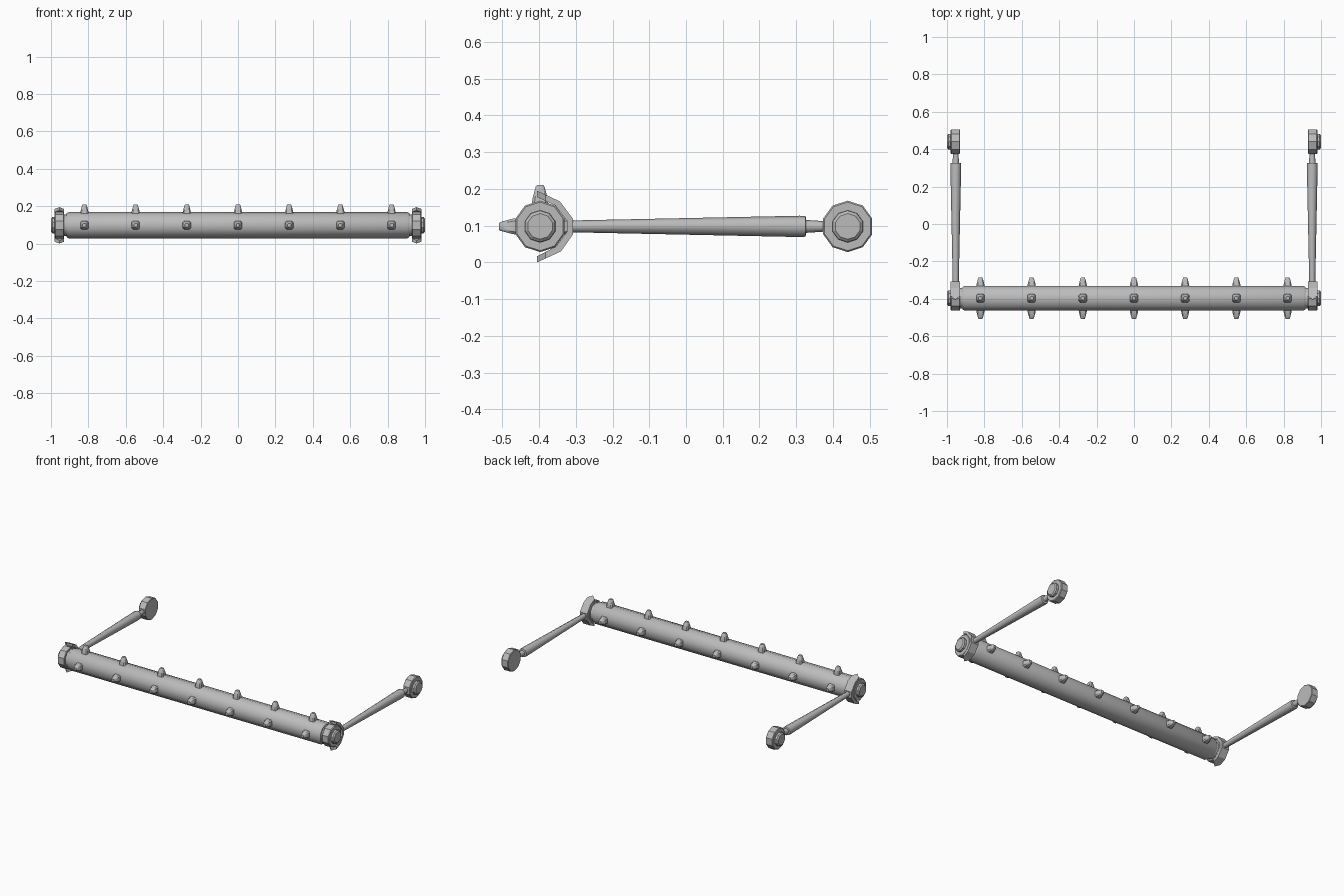
import bpy, bmesh, math
from mathutils import Matrix, Vector

if "Cube" in bpy.data.objects:
    bpy.data.objects.remove(bpy.data.objects["Cube"])

Z0 = 0.098          # axle height
Y_ROLL, Y_HUB = -0.397, 0.44
X_ARM = 0.955

metal = bpy.data.materials.new("grey_metal")
metal.diffuse_color = (0.5, 0.5, 0.5, 1)
metal.use_nodes = True
metal.node_tree.nodes["Principled BSDF"].inputs["Base Color"].default_value = metal.diffuse_color


def finish(name, bm, smooth=None):
    bmesh.ops.recalc_face_normals(bm, faces=bm.faces)
    me = bpy.data.meshes.new(name)
    bm.to_mesh(me)
    bm.free()
    me.materials.append(metal)
    ob = bpy.data.objects.new(name, me)
    bpy.context.collection.objects.link(ob)
    if smooth:
        bpy.ops.object.select_all(action='DESELECT')
        ob.select_set(True)
        bpy.context.view_layer.objects.active = ob
        bpy.ops.object.shade_smooth_by_angle(angle=math.radians(smooth))
    return ob


def lathe(name, axis, centre, profile, segs, start=90, smooth=None):
    """Stack rings of (position along axis, radius) and cap both ends."""
    bm = bmesh.new()
    rings = []
    for p, r in profile:
        ring = []
        for i in range(segs):
            a = math.radians(start + 360 * i / segs)
            u, v = r * math.cos(a), r * math.sin(a)
            co = (p, u, v) if axis == 'X' else (u, p, v)
            ring.append(bm.verts.new(Vector(co) + Vector(centre)))
        rings.append(ring)
    for a, b in zip(rings, rings[1:]):
        for i in range(segs):
            j = (i + 1) % segs
            bm.faces.new((a[i], a[j], b[j], b[i]))
    bm.faces.new(rings[0])
    bm.faces.new(rings[-1])
    return finish(name, bm, smooth)


# Long roller with stepped ends
half = [(0.935, 0.058), (0.918, 0.058), (0.916, 0.064), (0.905, 0.070)]
lathe("roller", 'X', (0, Y_ROLL, Z0),
      [(-x, r) for x, r in half] + half[::-1], 10, smooth=40)

# Spikes on the front, top and back of the roller
for row, angle in (("back", -90), ("top", 0), ("front", 90)):
    bm = bmesh.new()
    for i in range(-3, 4):
        turn = Matrix.Rotation(math.radians(angle), 4, 'X')
        place = Matrix.Translation((i * 0.2737, Y_ROLL, Z0)) @ turn
        rings = []
        for h, w, c in ((0.055, 0.023, 0.007), (0.075, 0.021, 0.007),
                        (0.108, 0.012, 0.004), (0.112, 0.009, 0.003)):
            k = w - c
            pts = [(w, -k), (w, k), (k, w), (-k, w),
                   (-w, k), (-w, -k), (-k, -w), (k, -w)]
            rings.append([bm.verts.new(place @ Vector((x, y, h))) for x, y in pts])
        for a, b in zip(rings, rings[1:]):
            for n in range(8):
                m = (n + 1) % 8
                bm.faces.new((a[n], a[m], b[m], b[n]))
        bm.faces.new(rings[0])
        bm.faces.new(rings[-1])
    finish(row + "_spikes", bm, 40)

# Clasp section: outer and inner points from top tip round the back to bottom tip
outer = [(-.397, .191), (-.343, .166), (-.307, .118), (-.307, .077), (-.340, .030), (-.397, .004)]
inner = [(-.397, .174), (-.356, .155), (-.324, .113), (-.324, .083), (-.354, .043), (-.397, .021)]


def clasp(name, s):
    bm = bmesh.new()
    slices = []
    for x, tip in ((-0.026, 0.014), (0, -0.008), (0.026, 0.014)):
        loops = []
        for pts in (outer, inner):
            loop = []
            for i, (y, z) in enumerate(pts):
                if i in (0, 5):
                    n = pts[1 if i == 0 else 4]
                    t = tip / (n[0] - y)
                    y, z = y + tip, z + (n[1] - z) * t
                loop.append(bm.verts.new((s * X_ARM + x, y, max(z, 0))))
            loops.append(loop)
        slices.append(loops[0] + loops[1][::-1])
    for a, b in zip(slices, slices[1:]):
        for i in range(12):
            j = (i + 1) % 12
            bm.faces.new((a[i], a[j], b[j], b[i]))
    for sl in (slices[0], slices[-1]):
        for i in range(5):
            bm.faces.new((sl[i], sl[i + 1], sl[10 - i], sl[11 - i]))
    finish(name, bm)


for side, s in (("left", -1), ("right", 1)):
    # End wheels with a raised cap on the outer side
    for part, y in (("roller_wheel", Y_ROLL), ("rear_wheel", Y_HUB)):
        lathe(f"{side}_{part}", 'X', (0, y, Z0),
              [(s * 0.931, 0.067), (s * 0.934, 0.070),
               (s * 0.976, 0.070), (s * 0.980, 0.066)], 10)
        lathe(f"{side}_{part}_cap", 'X', (0, y, Z0),
              [(s * 0.975, 0.044), (s * 0.993, 0.043), (s * 1.0, 0.035)], 10)
    clasp(f"{side}_clasp", s)
    # Tapered arm and thin neck to the rear wheel
    lathe(f"{side}_arm", 'Y', (s * 0.953, 0, Z0),
          [(-0.315, 0.016), (0.31, 0.029), (0.325, 0.028), (0.327, 0.022)],
          8, start=90, smooth=50)
    lathe(f"{side}_neck", 'Y', (s * 0.953, 0, Z0),
          [(0.32, 0.018), (0.38, 0.014)], 8, smooth=50)
